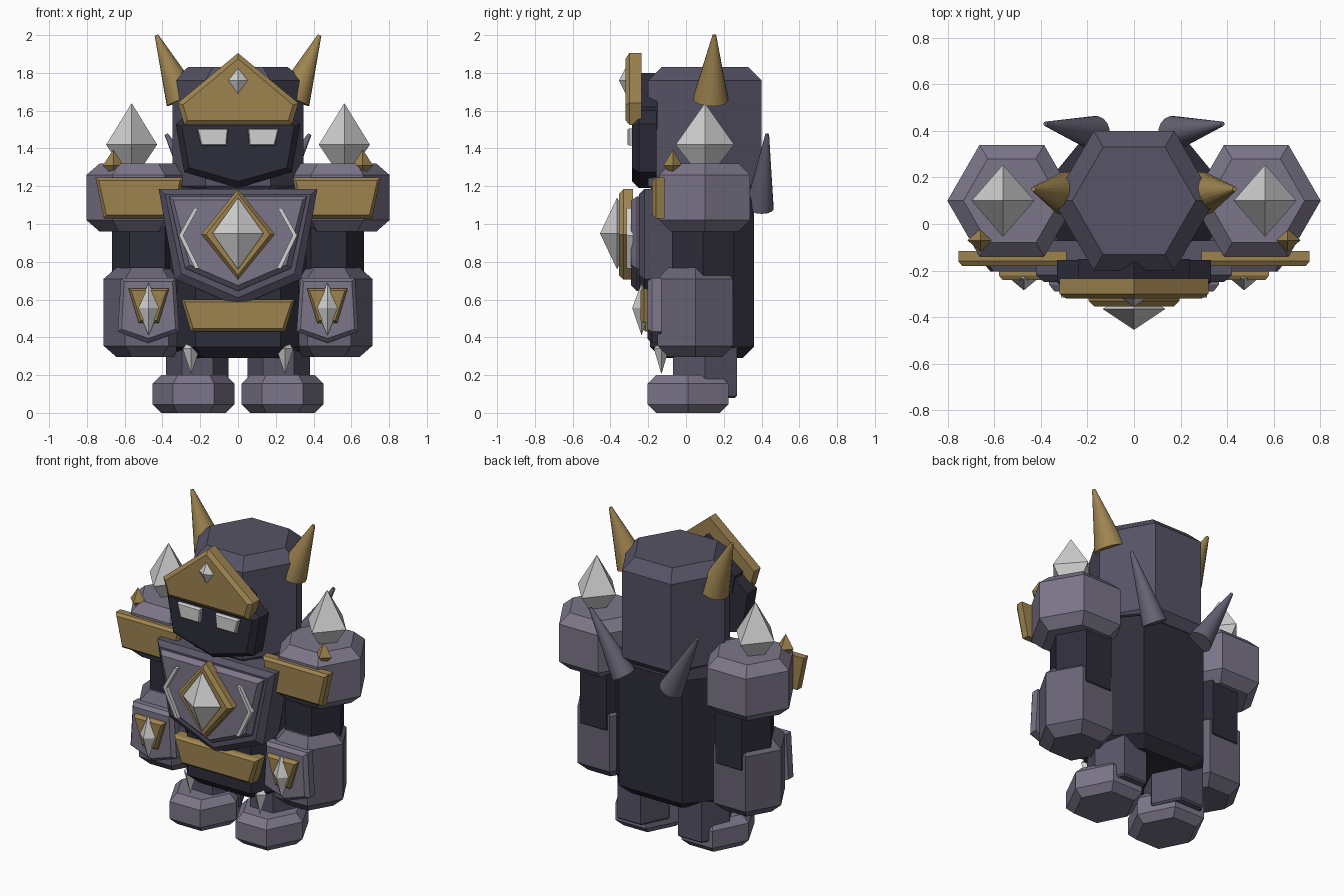
import bpy, bmesh, math
from mathutils import Vector, Matrix

if "Cube" in bpy.data.objects:
    bpy.data.objects.remove(bpy.data.objects["Cube"])


def material(name, r, g, b):
    m = bpy.data.materials.new(name)
    m.use_nodes = True
    m.diffuse_color = (r, g, b, 1)
    m.node_tree.nodes["Principled BSDF"].inputs["Base Color"].default_value = (r, g, b, 1)
    return m


LIGHT = material("light_armour", .20, .18, .25)
MEDIUM = material("medium_armour", .14, .127, .18)
SLATE = material("slate_armour", .095, .088, .133)
DARK = material("dark_body", .027, .026, .042)
GOLD = material("gold", .34, .23, .08)
CRYSTAL = material("pale_crystal", .64, .64, .64)


def finish(name, bm, mat, pair):
    """Turn a bmesh into an object, mirrored to the other side if it is a pair."""
    bmesh.ops.recalc_face_normals(bm, faces=bm.faces)
    mesh = bpy.data.meshes.new(name)
    bm.to_mesh(mesh)
    bm.free()
    mesh.materials.append(mat)
    ob = bpy.data.objects.new(name, mesh)
    bpy.context.collection.objects.link(ob)
    if pair:
        ob.modifiers.new("Mirror", 'MIRROR').use_mirror_merge = False
    return ob


def hex_block(name, mat, x, y, rx, hy, z0, z1, chamfer, pair=False):
    """Upright six-sided block with chamfered top and bottom rims."""
    bm = bmesh.new()
    rings = []
    for z, cut in ((z0, chamfer), (z0 + chamfer, 0), (z1 - chamfer, 0), (z1, chamfer)):
        k = 1 - cut / hy
        rings.append([bm.verts.new((x + rx * k * math.cos(a),
                                    y + hy * k * math.sin(a) / math.sin(math.pi / 3), z))
                      for a in (i * math.pi / 3 for i in range(6))])
    for lo, hi in zip(rings, rings[1:]):
        for i in range(6):
            j = (i + 1) % 6
            bm.faces.new((lo[i], lo[j], hi[j], hi[i]))
    bm.faces.new(rings[0])
    bm.faces.new(rings[-1])
    return finish(name, bm, mat, pair)


def plate(name, mat, outline, front, back, rim=0, depth=0, pair=False):
    """Plate standing in the xz plane with a chamfered front rim."""
    bm = bmesh.new()
    ys = front + depth
    face = bm.faces.new([bm.verts.new((x, ys, z)) for x, z in outline])
    rear = bm.faces.new([bm.verts.new((x, back, z)) for x, z in outline])
    a, b = list(face.verts), list(rear.verts)
    for i in range(len(a)):
        j = (i + 1) % len(a)
        bm.faces.new((a[i], a[j], b[j], b[i]))
    bmesh.ops.recalc_face_normals(bm, faces=bm.faces)
    if rim:
        bmesh.ops.inset_region(bm, faces=[face], thickness=rim)
        for v in face.verts:
            v.co.y = front
    return finish(name, bm, mat, pair)


def both(half):
    """Complete a half outline to a left-right symmetric one."""
    return half + [(-x, z) for x, z in reversed(half) if x > 0]


def gem(name, mat, centre, rx, ry, up, down, pair=False):
    """Four-sided double pyramid."""
    c = Vector(centre)
    bm = bmesh.new()
    ring = [bm.verts.new(c + Vector(o)) for o in ((rx, 0, 0), (0, ry, 0), (-rx, 0, 0), (0, -ry, 0))]
    for tip in (bm.verts.new(c + Vector((0, 0, up))), bm.verts.new(c - Vector((0, 0, down)))):
        for i in range(4):
            bm.faces.new((ring[i], ring[(i + 1) % 4], tip))
    return finish(name, bm, mat, pair)


def horn(name, mat, base, tip, radius):
    """Tapered round horn pair."""
    a, b = Vector(base), Vector(tip)
    d = b - a
    bm = bmesh.new()
    spin = d.to_track_quat('Z', 'Y').to_matrix().to_4x4()
    bmesh.ops.create_cone(bm, cap_ends=True, segments=16, radius1=radius, radius2=.01,
                          depth=d.length, matrix=Matrix.Translation((a + b) / 2) @ spin)
    ob = finish(name, bm, mat, True)
    bpy.ops.object.select_all(action='DESELECT')
    ob.select_set(True)
    bpy.context.view_layer.objects.active = ob
    bpy.ops.object.shade_smooth_by_angle(angle=math.radians(40))


# Core blocks
hex_block("torso", DARK, 0, .085, .45, .275, .29, 1.2, .06)
hex_block("head", SLATE, 0, .1, .346, .3, 1.13, 1.83, .07)

# Limbs
hex_block("shoulders", LIGHT, .525, .1, .277, .24, .96, 1.32, .06, True)
hex_block("upper_arms", DARK, .48, .09, .187, .165, .6, 1.1, .02, True)
hex_block("forearms", MEDIUM, .483, .05, .228, .2, .295, .77, .06, True)
hex_block("legs", SLATE, .215, .1, .165, .17, .08, .45, .01, True)
hex_block("feet", LIGHT, .235, .01, .217, .214, 0, .2, .045, True)

# Face, eyes and crown
plate("crown_backing", DARK, both([(0, 1.8), (.24, 1.62), (.22, 1.5)]), -.24, -.15)
plate("face_mask", DARK, both([(.2, 1.63), (.33, 1.53), (.285, 1.275), (0, 1.19)]),
      -.285, -.155, .035, .035)
plate("eyes", CRYSTAL, [(.052, 1.505), (.217, 1.505), (.195, 1.415), (.06, 1.415)],
      -.31, -.27, .008, .008, True)
plate("crown", GOLD, both([(0, 1.905), (.32, 1.64), (.285, 1.525)]), -.32, -.235, .03, .02)
gem("crown_gem", CRYSTAL, (0, -.315, 1.76), .058, .04, .075, .08)
horn("head_horns", GOLD, (.29, .13, 1.66), (.432, .15, 2.0), .095)
horn("back_spikes", MEDIUM, (.17, .39, 1.09), (.38, .43, 1.475), .075)

# Chest armour
plate("chest_base", SLATE, both([(.42, 1.185), (.335, .71), (0, .565)]), -.25, -.07, .045, .03)
plate("chest_panel", LIGHT, both([(.365, 1.145), (.28, .765), (0, .645)]), -.29, -.2, .03, .03)
plate("chest_diamond", GOLD, both([(0, 1.185), (.195, .945), (0, .705)]), -.355, -.28, .025, .025)
gem("chest_gem", CRYSTAL, (0, -.365, .95), .135, .09, .19, .19)
plate("chest_chevrons", CRYSTAL, [(.21, 1.085), (.29, .94), (.205, .765), (.228, .765),
                                  (.313, .94), (.232, 1.085)], -.315, -.28, pair=True)
plate("belt", GOLD, both([(.3, .6), (.25, .43)]), -.235, -.15, .022, .02)

# Shoulder ornaments
plate("shoulder_plates", GOLD, [(.29, 1.245), (.755, 1.245), (.71, 1.03), (.33, 1.03)],
      -.18, -.115, .022, .02, True)
gem("shoulder_crystals", CRYSTAL, (.563, .1, 1.42), .135, .155, .22, .2, True)
gem("shoulder_studs", GOLD, (.66, -.07, 1.31), .055, .05, .085, .055, True)

# Forearm ornaments
plate("forearm_plates", LIGHT, [(.33, .715), (.62, .715), (.637, .43), (.475, .37), (.31, .43)],
      -.205, -.13, .025, .025, True)
plate("forearm_badges", GOLD, [(.365, .658), (.58, .658), (.525, .475), (.42, .475)],
      -.24, -.19, .018, .018, True)
gem("forearm_gems", CRYSTAL, (.473, -.235, .555), .06, .05, .135, .145, True)

# Hanging shards below the torso
gem("hip_shards", CRYSTAL, (.248, -.13, .34), .045, .04, .05, .135, True)
